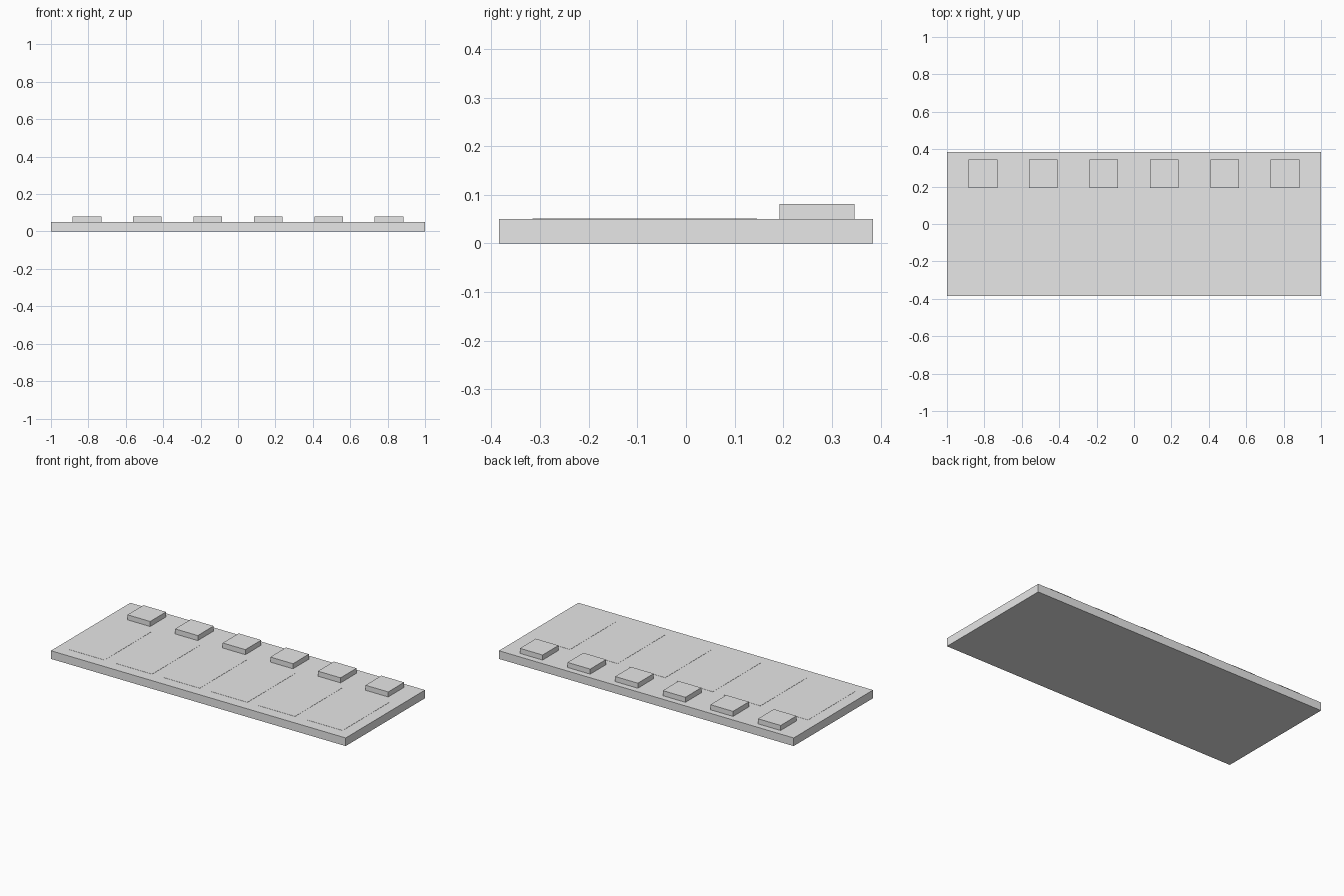
import bpy

default = bpy.data.objects.get("Cube")
if default:
    bpy.data.objects.remove(default, do_unlink=True)

grey = bpy.data.materials.new("plain_grey")
grey.use_nodes = True
colour = (0.8, 0.8, 0.8, 1)
grey.diffuse_color = colour
grey.node_tree.nodes["Principled BSDF"].inputs["Base Color"].default_value = colour


def box(name, centre, size, bottom):
    """Box with its underside at the given height."""
    bpy.ops.mesh.primitive_cube_add(size=1)
    ob = bpy.context.object
    ob.name = name
    x, y = centre
    ob.location = (x, y, bottom + size[2] / 2)
    ob.scale = size
    bpy.ops.object.transform_apply(location=False, rotation=False, scale=True)
    ob.data.materials.append(grey)
    return ob


UNIT = 1 / 13
SLAB_TOP = 0.05
COUNT = 6
PITCH = 4.2 * UNIT

# Base slab
box("base_slab", (0, 0), (2, 10 * UNIT, SLAB_TOP), 0)

# Row of bays: a raised block at the back and a thin plate in front of it
for i in range(COUNT):
    x = (i - (COUNT - 1) / 2) * PITCH
    box(f"raised_block_{i + 1}", (x, 3.5 * UNIT), (2 * UNIT, 2 * UNIT, 0.031), SLAB_TOP)
    box(f"bay_plate_{i + 1}", (x, -1.1 * UNIT), (3.2 * UNIT, 6 * UNIT, 0.001), SLAB_TOP)
